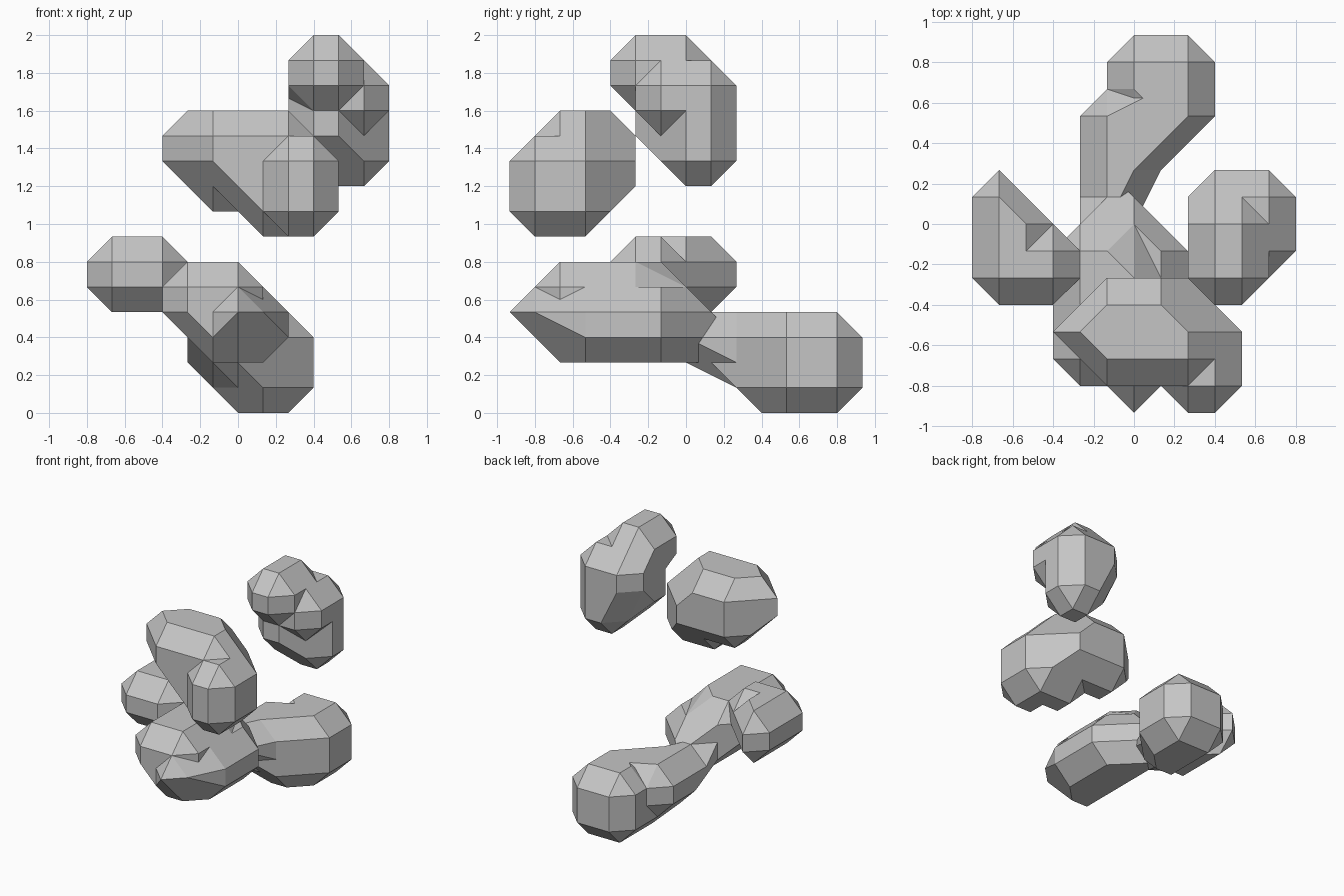
import bpy
import bmesh
from itertools import product
from mathutils import Vector

UNIT = 2 / 15          # every part sits on this coarse grid
BALL = (3, 3, 3)       # size of the standard faceted ball, in grid units

if "Cube" in bpy.data.objects:
    bpy.data.objects.remove(bpy.data.objects["Cube"], do_unlink=True)

grey = bpy.data.materials.new("plain grey")
grey.use_nodes = True
colour = (0.56, 0.56, 0.56, 1)
grey.diffuse_color = colour
grey.node_tree.nodes["Principled BSDF"].inputs["Base Color"].default_value = colour


def faceted_ball(corner, size=BALL):
    """Corner points of a box whose edges are all chamfered by one unit."""
    for axis in range(3):
        for side in product((False, True), repeat=3):
            point = []
            for k in range(3):
                inset = 0 if k == axis else 1
                point.append(corner[k] + (size[k] - inset if side[k] else inset))
            yield Vector(point) * UNIT


def lump(name, *corners, extra=()):
    """One flat-faced solid wrapped around a row of faceted balls."""
    bm = bmesh.new()
    for corner in corners:
        for point in faceted_ball(corner):
            bm.verts.new(point)
    for corner, size in extra:
        for point in faceted_ball(corner, size):
            bm.verts.new(point)
    bmesh.ops.remove_doubles(bm, verts=bm.verts, dist=UNIT / 100)
    hull = bmesh.ops.convex_hull(bm, input=bm.verts)
    loose = {g for g in hull["geom_interior"] + hull["geom_unused"]
             if isinstance(g, bmesh.types.BMVert)}
    bmesh.ops.delete(bm, geom=list(loose), context="VERTS")
    bmesh.ops.dissolve_limit(bm, angle_limit=0.01, verts=bm.verts, edges=bm.edges)
    bmesh.ops.recalc_face_normals(bm, faces=bm.faces)
    mesh = bpy.data.meshes.new(name)
    bm.to_mesh(mesh)
    bm.free()
    mesh.materials.append(grey)
    obj = bpy.data.objects.new(name, mesh)
    bpy.context.collection.objects.link(obj)
    return obj


# Top boulder: overhanging head, neck, tall back and shoulder
lump("top_head", (2, -3, 12), (2, -2, 12), (2, -1, 11))
lump("top_neck", (2, -2, 12), (2, -1, 11), (2, -2, 10), (3, -1, 9))
lump("top_body", (2, -1, 11), (3, -1, 11), (3, -1, 9))
lump("top_shoulder", (3, -2, 11), (3, -1, 11), (2, -2, 11))

# Front upper boulder: sharp left side, heavier right side, knob in front
lump("upper_left", (-2, -6, 9), (-2, -5, 9), (-1, -5, 9), (0, -6, 9), (-2, -5, 8),
     (0, -5, 8), extra=[((-3, -5, 9), (2, 2, 3))])
lump("upper_right", (-2, -6, 9), (-1, -5, 9), (0, -6, 9), (0, -5, 8), (0, -6, 7),
     (1, -6, 7), (1, -6, 8))
lump("upper_knob", (1, -7, 7), (1, -7, 8), (1, -6, 7), (1, -6, 8))

# Small side boulder with a pointed tail
lump("side_body", (-6, -3, 4), (-6, -2, 4), extra=[((-6, 0, 4), (2, 2, 3))])
lump("side_neck", (-6, -3, 4), (-5, -3, 4))

# Long lower boulder: spine, flank with a pointed nose
lump("lower_spine", (-3, -6, 3), (-2, -6, 2), (-2, -6, 3), (-2, -4, 3), (-3, -3, 3),
     (-2, -2, 2))
lump("lower_flank", (-2, -6, 2), (-1, -5, 2), (-1, -3, 2), (-2, -2, 2),
     extra=[((-1, -7, 3), (2, 2, 2))])

# Waist joining the lower boulder to the back one
waist = [((-2, -1, 2), (2, 3, 2))]
lump("waist_front", (-2, -2, 2), extra=waist)
lump("waist_back", (-2, 1, 1), extra=waist)

# Back boulder resting on the ground
lump("back_body", (-1, 4, 0), (0, 4, 0), (-1, 4, 1), (0, 4, 1), (0, 3, 0), (0, 3, 1),
     (-1, 2, 0))
lump("back_front", (-2, 2, 1), (-2, 1, 1), (-1, 2, 0), (0, 3, 0), (0, 3, 1))
